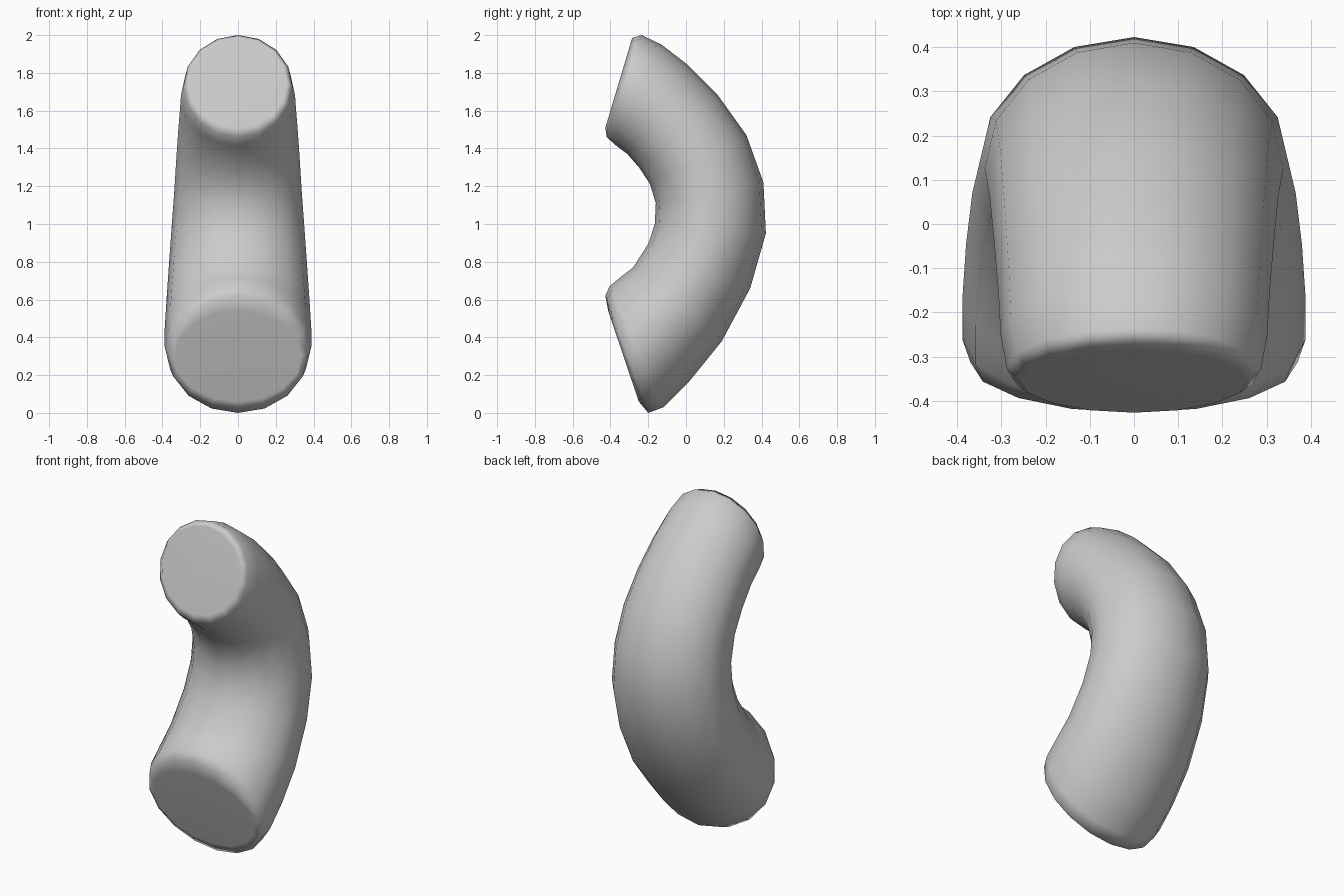
import bpy, bmesh, math

if "Cube" in bpy.data.objects:
    bpy.data.objects.remove(bpy.data.objects["Cube"])

SIDES = 16
# each ring of the tube: outer (y, z), inner (y, z), half width in x
rings = [
    (-.285, 1.985, -.427, 1.51, .258),
    (-.235, 2.00, -.42, 1.46, .288),
    (-.13, 1.95, -.37, 1.415, .302),
    (0, 1.85, -.31, 1.37, .307),
    (.17, 1.68, -.245, 1.295, .317),
    (.32, 1.47, -.19, 1.21, .327),
    (.41, 1.22, -.16, 1.11, .338),
    (.423, .95, -.165, 1.00, .352),
    (.34, .66, -.20, .895, .366),
    (.19, .38, -.28, .77, .38),
    (.02, .17, -.345, .72, .388),
    (-.12, .03, -.405, .67, .388),
    (-.20, 0, -.427, .62, .37),
    (-.25, .06, -.412, .54, .335),
]

# curved tapering tube
bm = bmesh.new()
loops = []
for oy, oz, iy, iz, r in rings:
    loop = []
    for i in range(SIDES):
        a = 2 * math.pi * i / SIDES
        t = (1 - math.cos(a)) / 2
        loop.append(bm.verts.new((r * math.sin(a), oy + (iy - oy) * t, oz + (iz - oz) * t)))
    loops.append(loop)
for a, b in zip(loops, loops[1:]):
    for i in range(SIDES):
        j = (i + 1) % SIDES
        bm.faces.new((a[i], a[j], b[j], b[i]))

# end caps
bm.faces.new(loops[0])
bm.faces.new(loops[-1])
bmesh.ops.recalc_face_normals(bm, faces=bm.faces)
for f in bm.faces:
    f.smooth = True

mesh = bpy.data.meshes.new("curved_tube")
bm.to_mesh(mesh)
bm.free()
tube = bpy.data.objects.new("curved_tube", mesh)
bpy.context.collection.objects.link(tube)

# keep the caps flat with softly rounded rims
tube.modifiers.new("flat_caps", 'WEIGHTED_NORMAL')
